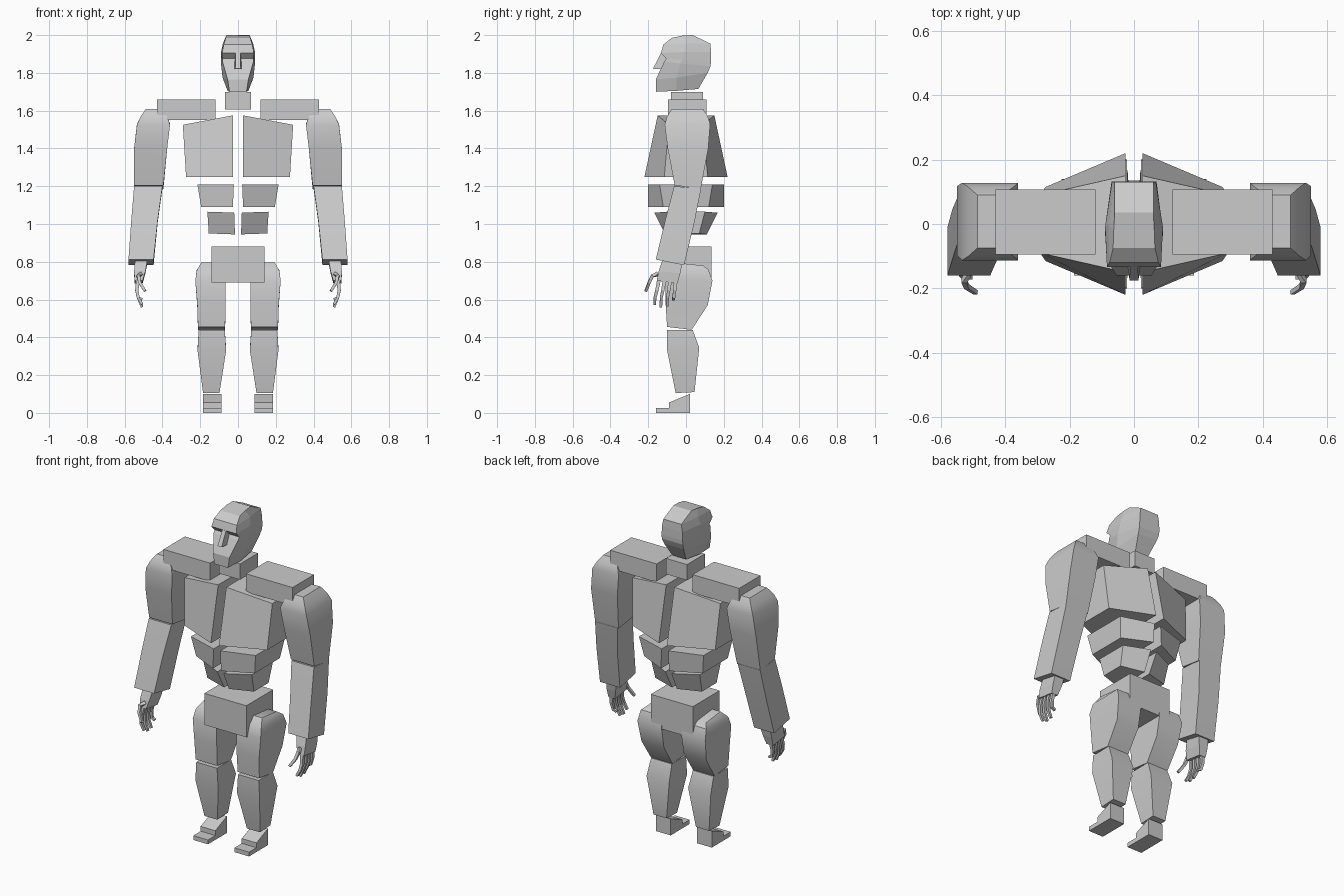
import bpy, math
from mathutils import Vector

if "Cube" in bpy.data.objects:
    bpy.data.objects.remove(bpy.data.objects["Cube"])

grey = bpy.data.materials.new("light grey")
grey.diffuse_color = (0.6, 0.6, 0.6, 1)
grey.use_nodes = True
grey.node_tree.nodes["Principled BSDF"].inputs["Base Color"].default_value = grey.diffuse_color


def make(name, verts, faces, mirror=False, smooth=False):
    me = bpy.data.meshes.new(name)
    me.from_pydata(verts, [], faces)
    ob = bpy.data.objects.new(name, me)
    bpy.context.collection.objects.link(ob)
    me.materials.append(grey)
    bpy.ops.object.select_all(action='DESELECT')
    ob.select_set(True)
    bpy.context.view_layer.objects.active = ob
    bpy.ops.object.mode_set(mode='EDIT')
    bpy.ops.mesh.select_all(action='SELECT')
    bpy.ops.mesh.normals_make_consistent(inside=False)
    bpy.ops.object.mode_set(mode='OBJECT')
    if smooth:
        bpy.ops.object.shade_smooth_by_angle(angle=math.radians(32))
    if mirror:
        ob.modifiers.new("mirror", 'MIRROR')
    return ob


def skin(name, rings, **kw):
    """Bridge rings of points that all have the same count, and cap both ends."""
    n = len(rings[0])
    faces = [(r * n + i, r * n + (i + 1) % n, (r + 1) * n + (i + 1) % n, (r + 1) * n + i)
             for r in range(len(rings) - 1) for i in range(n)]
    faces += [tuple(range(n)), tuple(range((len(rings) - 1) * n, len(rings) * n))]
    return make(name, [p for r in rings for p in r], faces, **kw)


def limb(name, levels, **kw):
    """Each level: x0, x1, y front, y back, z front, z back."""
    return skin(name, [[(a, f, zf), (b, f, zf), (b, k, zk), (a, k, zk)]
                       for a, b, f, k, zf, zk in levels], **kw)


def box(name, a, b, f, k, z0, z1, **kw):
    return limb(name, [(a, b, f, k, z0, z0), (a, b, f, k, z1, z1)], **kw)


def wedge(name, levels):
    """Torso block, deep at the middle. Each level: xi, xo, y inner, y outer, z inner, z outer."""
    skin(name, [[(xi, -yi, zi), (xo, -yo, zo), (xo, yo, zo), (xi, yi, zi)]
                for xi, xo, yi, yo, zi, zo in levels], mirror=True)


def tube(name, path, w):
    """Square-section digit following a short path."""
    rings = []
    for i, p in enumerate(path):
        d = (Vector(path[min(i + 1, len(path) - 1)]) - Vector(path[max(i - 1, 0)])).normalized()
        u = d.cross(Vector((0, 1, 0))).normalized()
        v = d.cross(u)
        h = w * (1 - 0.1 * i)
        rings.append([Vector(p) + u * a * h + v * b * h
                      for a, b in ((-1, -1), (1, -1), (1, 1), (-1, 1))])
    skin(name, rings, mirror=True)


# Head: rings of front, side and back points, from the jaw up to the crown
head = [((-.16, 1.70, .045), (-.05, 1.705, .055), (.065, 1.715, .045)),
        ((-.16, 1.765, .055), (-.05, 1.775, .082), (.115, 1.80, .065)),
        ((-.115, 1.86, .082), (-.03, 1.85, .09), (.13, 1.835, .07)),
        ((-.105, 1.875, .082), (-.02, 1.87, .09), (.132, 1.86, .07)),
        ((-.133, 1.905, .084), (-.01, 1.91, .09), (.132, 1.91, .068)),
        ((-.12, 1.95, .076), (0, 1.955, .08), (.13, 1.955, .06)),
        ((-.075, 1.985, .065), (-.02, 1.997, .063), (.035, 2.0, .06))]
skin("head", [[(w, y, z) for y, z, w in r] + [(-w, y, z) for y, z, w in reversed(r)]
              for r in head])
make("nose", [(-.012, -.132, 1.905), (.012, -.132, 1.905), (-.014, -.175, 1.822),
              (.014, -.175, 1.822), (-.022, -.10, 1.82), (.022, -.10, 1.82),
              (-.014, -.10, 1.9), (.014, -.10, 1.9)],
     [(0, 1, 3, 2), (2, 3, 5, 4), (0, 2, 4, 6), (1, 3, 5, 7), (0, 1, 7, 6), (4, 5, 7, 6)])
box("neck", -.07, .07, -.08, .09, 1.605, 1.70)

# Torso blocks
box("shoulder_plate", .12, .43, -.095, .108, 1.55, 1.66, mirror=True)
wedge("chest", [(.027, .275, .22, .115, 1.25, 1.25), (.027, .292, .15, .09, 1.575, 1.525)])
wedge("upper_abdomen", [(.027, .195, .20, .12, 1.09, 1.09), (.022, .215, .20, .14, 1.21, 1.21)])
wedge("lower_abdomen", [(.016, .155, .11, .07, .945, .95), (.02, .162, .168, .10, 1.06, 1.065)])
box("pelvis", -.14, .14, -.12, .135, .69, .88)

# Arms
limb("upper_arm", [(.395, .55, -.06, .078, 1.205, 1.185),
                   (.375, .55, -.097, .118, 1.40, 1.40),
                   (.36, .535, -.113, .128, 1.525, 1.53),
                   (.375, .515, -.10, .115, 1.57, 1.57),
                   (.41, .487, -.075, .09, 1.61, 1.61)], mirror=True, smooth=True)
limb("forearm", [(.447, .58, -.16, -.01, .812, .782),
                 (.425, .565, -.11, .045, 1.02, 1.01),
                 (.40, .55, -.063, .08, 1.20, 1.188)], mirror=True, smooth=True)

# Hands
limb("palm", [(.505, .548, -.155, -.045, .70, .685),
              (.49, .55, -.145, -.03, .75, .74),
              (.48, .545, -.125, -.02, .81, .79)], mirror=True)
for i, tip in enumerate((.575, .56, .565, .60)):
    y = -.144 + i * .03
    t = y - .02 + i * .003
    tube("finger_%d" % (i + 1), [(.53, y, .70), (.536, (y + t) / 2, .65),
                                 (.528, t, .61), (.508, t - .002, tip)], .0095)
tube("thumb", [(.515, -.15, .735), (.528, -.178, .725), (.52, -.195, .69),
               (.492, -.213, .645)], .0095)

# Legs
limb("thigh", [(.068, .212, -.10, .03, .455, .44),
               (.066, .216, -.108, .115, .58, .57),
               (.066, .226, -.108, .14, .70, .70),
               (.07, .218, -.09, .118, .755, .76),
               (.09, .195, -.05, .09, .795, .78)], mirror=True, smooth=True)
limb("shin", [(.098, .185, -.055, .045, .105, .11),
              (.063, .214, -.10, .07, .33, .345),
              (.07, .208, -.10, .035, .44, .44)], mirror=True, smooth=True)
foot = [(.02, 0), (-.16, 0), (-.16, .026), (-.09, .026), (-.09, .055), (.02, .10)]
skin("foot", [[(x, y, z) for y, z in foot] for x in (.088, .186)], mirror=True)
